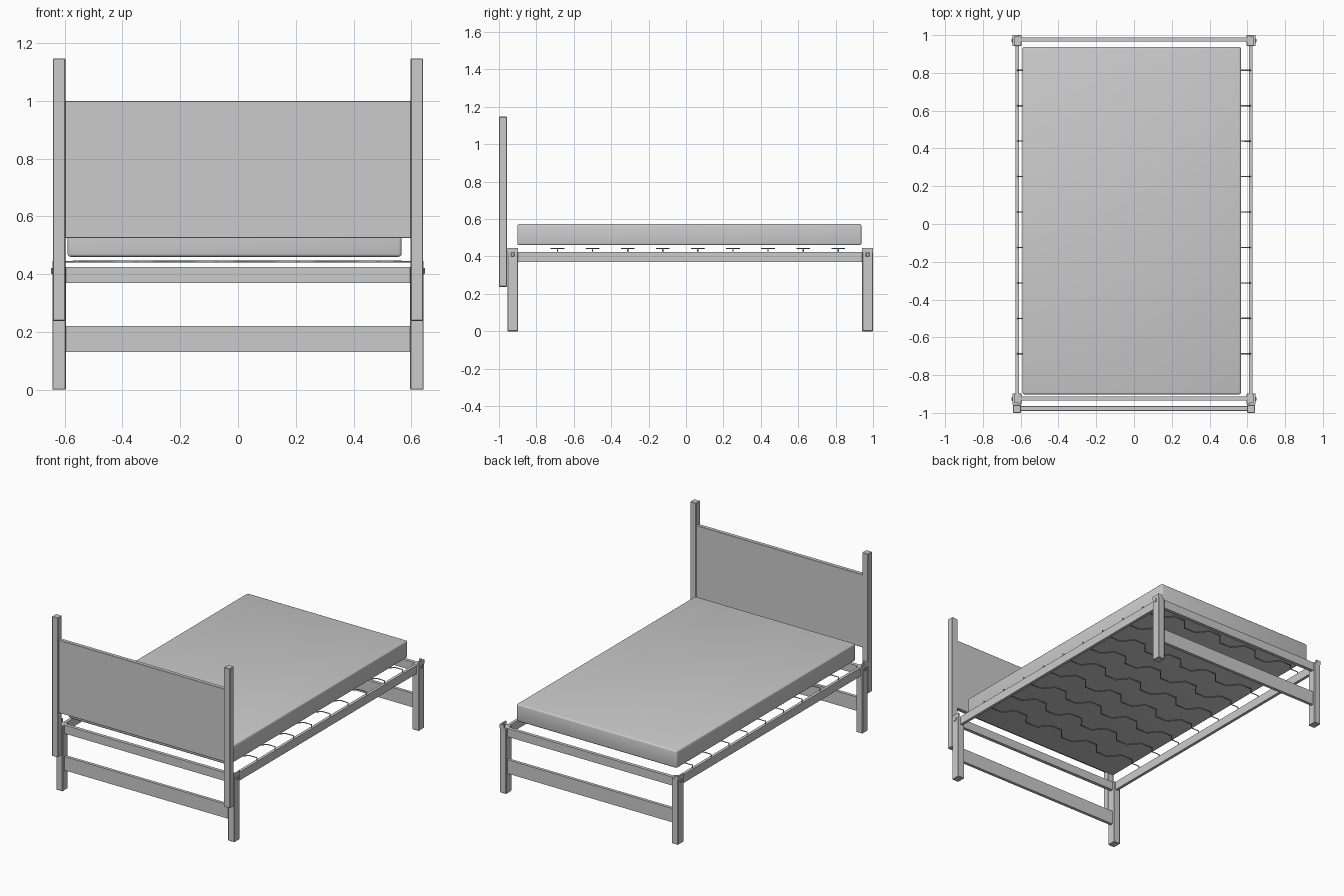
import bpy, bmesh

if "Cube" in bpy.data.objects:
    bpy.data.objects.remove(bpy.data.objects["Cube"])


def box(name, x, y, z, bevel=0.0, segments=1):
    """Box from (min, max) pairs on each axis."""
    bm = bmesh.new()
    bmesh.ops.create_cube(bm, size=1)
    for v in bm.verts:
        v.co = [(r[0] + r[1]) / 2 + c * (r[1] - r[0]) for c, r in zip(v.co, (x, y, z))]
    if bevel:
        bmesh.ops.bevel(bm, geom=bm.edges[:], offset=bevel, segments=segments,
                        profile=0.5, affect='EDGES')
    me = bpy.data.meshes.new(name)
    bm.to_mesh(me)
    bm.free()
    ob = bpy.data.objects.new(name, me)
    bpy.context.collection.objects.link(ob)
    return ob


def side_box(name, s, x, y, z, bevel=0.0):
    """Box whose x range is given for the right side and flipped for s = -1."""
    return box(name, sorted((s * x[0], s * x[1])), y, z, bevel)


# Mattress with softened edges
mattress = box("mattress", (-0.59, 0.566), (-0.902, 0.938), (0.46, 0.573), 0.01, 3)
for p in mattress.data.polygons:
    p.use_smooth = True
bpy.context.view_layer.objects.active = mattress
mattress.select_set(True)
bpy.ops.object.shade_smooth_by_angle()

# Headboard panel
box("headboard_panel", (-0.6, 0.6), (-0.989, -0.963), (0.525, 1.0), 0.002)

for s in (-1, 1):
    # Headboard posts and side rails
    side_box("headboard_post", s, (0.598, 0.641), (-1.0, -0.957), (0.238, 1.147), 0.003)
    side_box("side_rail", s, (0.608, 0.627), (-0.9, 0.943), (0.37, 0.425))
    for y0, y1, e in ((-0.955, -0.898, -1), (0.942, 1.0, 1)):
        # Legs with a raised lip around the two outer sides
        side_box("leg", s, (0.596, 0.643), (y0, y1), (0, 0.425), 0.003)
        side_box("leg_side_lip", s, (0.633, 0.643), (y0, y1), (0.42, 0.445))
        yl = (y1 - 0.01, y1) if e > 0 else (y0, y0 + 0.01)
        side_box("leg_end_lip", s, (0.612, 0.633), yl, (0.42, 0.445))
        # Rail hook showing on the outer face
        yc = (y0 + y1) / 2
        side_box("rail_hook", s, (0.640, 0.648), (yc - 0.01, yc + 0.01), (0.40, 0.422), 0.003)

# End rails and lower boards between the legs
for name, y in (("front", -0.923), ("back", 0.977)):
    box(name + "_end_rail", (-0.6, 0.6), (y - 0.011, y + 0.011), (0.37, 0.425))
    box(name + "_lower_board", (-0.6, 0.6), (y - 0.010, y + 0.010), (0.13, 0.22))

# Zigzag spring wires, hooked down into the side rails
PERIODS, AMP, Z = 4, 0.034, 0.443
pts = [(-0.617, 0, 0.415), (-0.617, 0, Z), (-0.56, 0, Z)]
step = 1.12 / PERIODS
for i in range(PERIODS):
    x = -0.56 + i * step
    pts += [(x + step * f, AMP * a, Z)
            for f, a in ((0.1, 1), (0.4, 1), (0.6, -1), (0.9, -1))]
pts += [(0.56, 0, Z), (0.617, 0, Z), (0.617, 0, 0.415)]

cu = bpy.data.curves.new("spring_wire", 'CURVE')
cu.dimensions = '3D'
cu.bevel_depth = 0.0035
cu.bevel_resolution = 1
cu.use_fill_caps = True
spline = cu.splines.new('POLY')
spline.points.add(len(pts) - 1)
for p, co in zip(spline.points, pts):
    p.co = (*co, 1)
for i in range(9):
    wire = bpy.data.objects.new("spring_wire", cu)
    wire.location.y = -0.687 + i * 0.1876
    bpy.context.collection.objects.link(wire)
